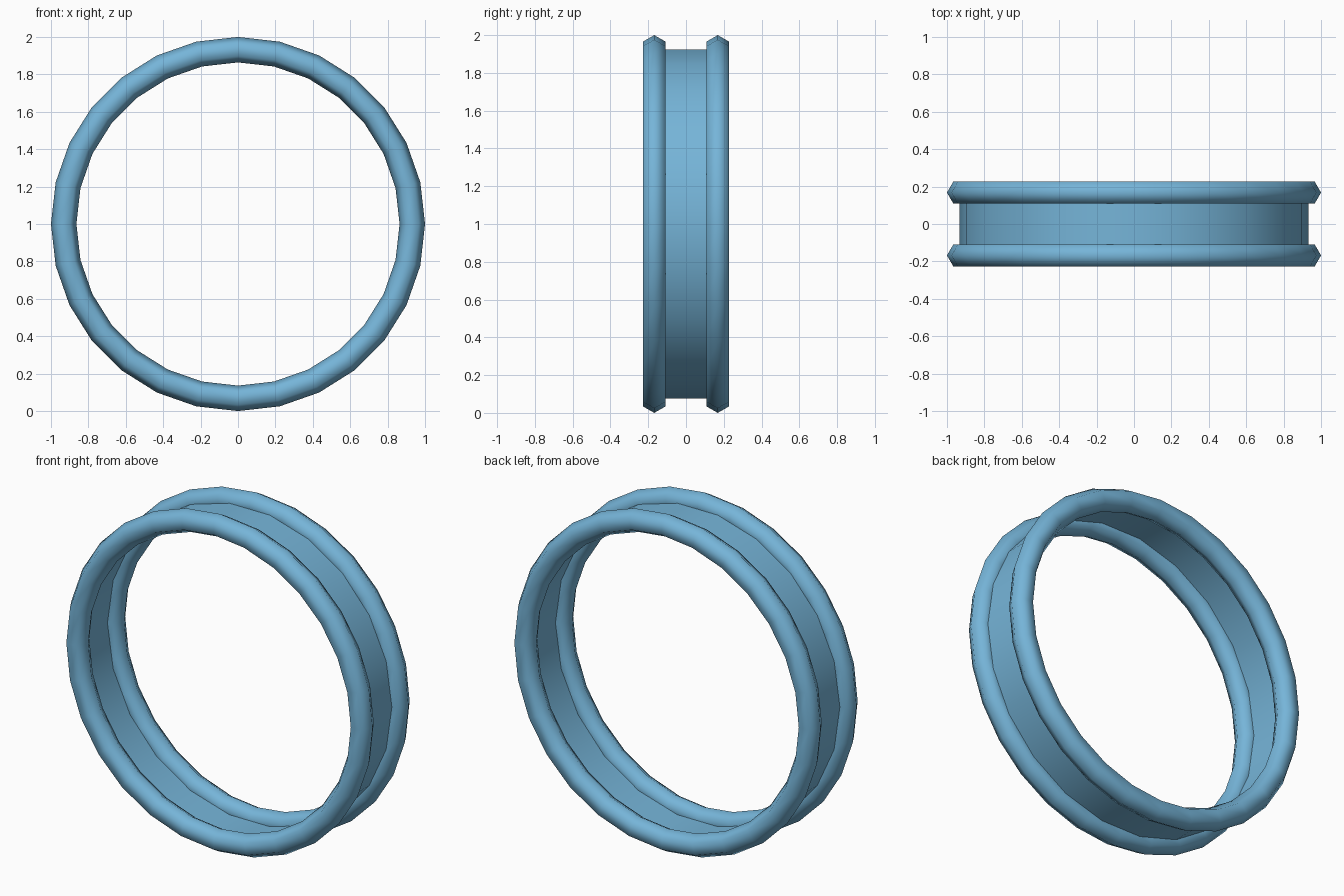
import bpy
import bmesh
import math

if "Cube" in bpy.data.objects:
    bpy.data.objects.remove(bpy.data.objects["Cube"])

blue = bpy.data.materials.new("sky blue")
blue.diffuse_color = (0.18, 0.46, 0.69, 1)
blue.use_nodes = True
blue.node_tree.nodes["Principled BSDF"].inputs["Base Color"].default_value = blue.diffuse_color

RADIUS = 0.932   # centre line of the rims and radius of the band
TUBE = 0.068     # rim tube radius
OFFSET = 0.168   # rim distance from the middle


def revolve(name, profile, sides, closed):
    """Spin a (radius, y) profile around the y axis, centred at z = 1."""
    bm = bmesh.new()
    rings = []
    for i in range(sides):
        a = 2 * math.pi * i / sides
        rings.append([bm.verts.new((r * math.cos(a), y, 1 + r * math.sin(a)))
                      for r, y in profile])
    n = len(profile)
    for i in range(sides):
        p, q = rings[i], rings[(i + 1) % sides]
        for j in range(n if closed else n - 1):
            k = (j + 1) % n
            bm.faces.new((p[j], p[k], q[k], q[j])).smooth = True
    bmesh.ops.recalc_face_normals(bm, faces=bm.faces)
    mesh = bpy.data.meshes.new(name)
    bm.to_mesh(mesh)
    bm.free()
    mesh.materials.append(blue)
    obj = bpy.data.objects.new(name, mesh)
    bpy.context.collection.objects.link(obj)
    return obj


# Front and back rims: six-sided tubes
for name, y in (("front_rim", -OFFSET), ("back_rim", OFFSET)):
    hexagon = [(RADIUS + TUBE * math.cos(k * math.pi / 3),
                y + TUBE * math.sin(k * math.pi / 3)) for k in range(6)]
    revolve(name, hexagon, 28, True)

# Thin band joining the rims
revolve("band", [(RADIUS, -OFFSET), (RADIUS, OFFSET)], 22, False)
